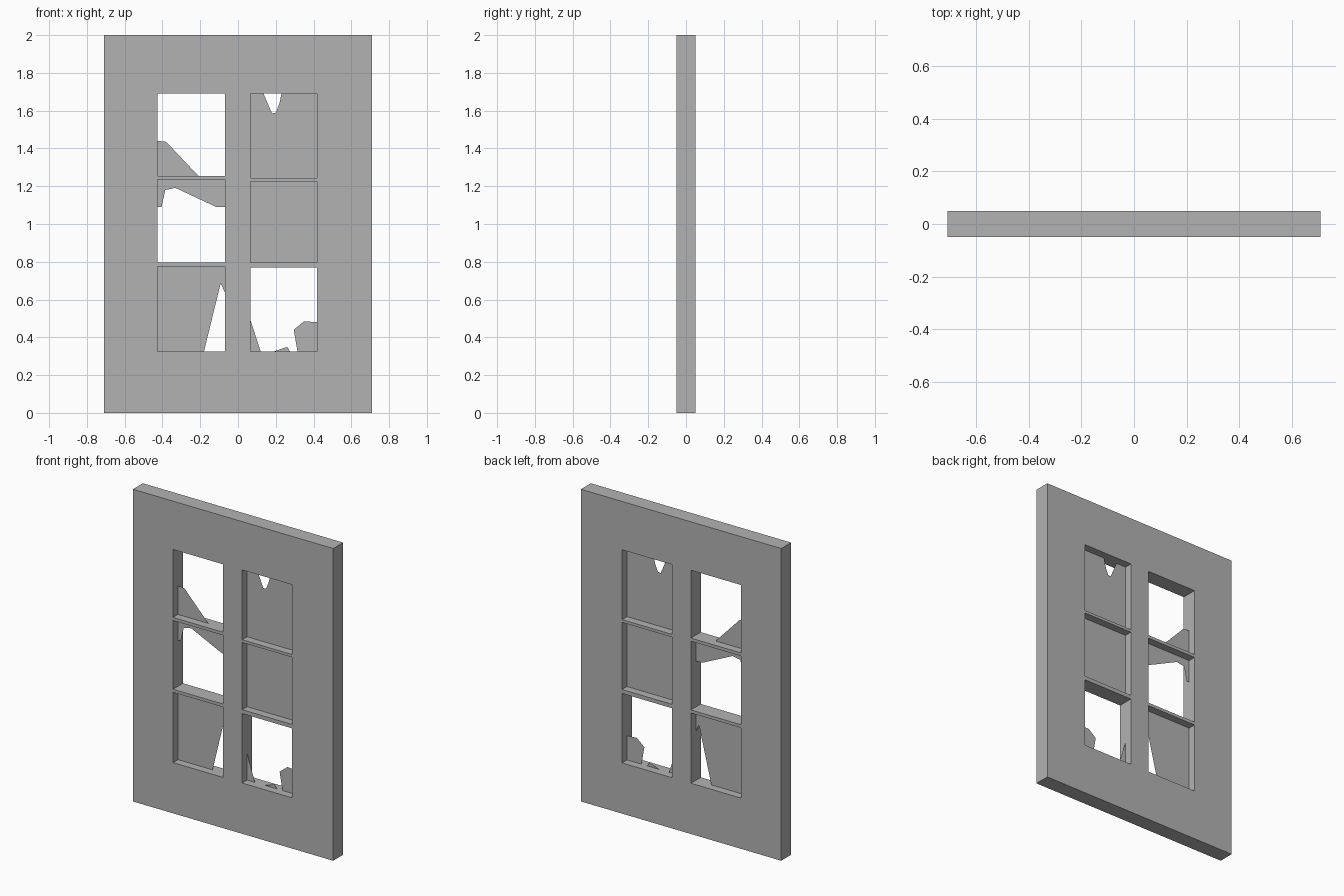
import bpy
import bmesh

default_cube = bpy.data.objects.get("Cube")
if default_cube:
    bpy.data.objects.remove(default_cube, do_unlink=True)

DEPTH = 0.1


def make_material(name, value):
    material = bpy.data.materials.new(name)
    material.use_nodes = True
    color = (value, value, value, 1)
    material.diffuse_color = color
    material.node_tree.nodes["Principled BSDF"].inputs["Base Color"].default_value = color
    return material


grey = make_material("plain_grey", 0.45)


def panel(name, outline, depth=0):
    """Upright panel from an (x, z) outline, centred on y = 0."""
    bm = bmesh.new()
    face = bm.faces.new([bm.verts.new((x, -depth / 2, z)) for x, z in outline])
    if depth:
        result = bmesh.ops.extrude_face_region(bm, geom=[face])
        moved = [v for v in result["geom"] if isinstance(v, bmesh.types.BMVert)]
        bmesh.ops.translate(bm, verts=moved, vec=(0, depth, 0))
        bmesh.ops.recalc_face_normals(bm, faces=bm.faces)
    else:
        bmesh.ops.triangulate(bm, faces=bm.faces)
    mesh = bpy.data.meshes.new(name)
    bm.to_mesh(mesh)
    bm.free()
    mesh.materials.append(grey)
    obj = bpy.data.objects.new(name, mesh)
    bpy.context.collection.objects.link(obj)
    return obj


def rectangle(left, right, bottom, top):
    return [(left, bottom), (right, bottom), (right, top), (left, top)]


# Pane openings: columns across, then the bottom and top of each row
COLUMNS = {"right": (-0.425, -0.07), "left": (0.065, 0.418)}
ROWS = {
    "right": {"top": (1.255, 1.69), "middle": (0.795, 1.235), "bottom": (0.325, 0.775)},
    "left": {"top": (1.243, 1.69), "middle": (0.795, 1.225), "bottom": (0.325, 0.77)},
}

# Solid window frame with the six openings cut through
frame = panel("window_frame", rectangle(-0.71, 0.71, 0, 2), DEPTH)
for side, (x0, x1) in COLUMNS.items():
    for row, (z0, z1) in ROWS[side].items():
        cutter = panel("opening_cutter", rectangle(x0, x1, z0, z1), DEPTH * 3)
        cutter.hide_render = True
        cut = frame.modifiers.new("opening", "BOOLEAN")
        cut.operation = "DIFFERENCE"
        cut.solver = "EXACT"
        cut.object = cutter
        bpy.context.view_layer.objects.active = frame
        bpy.ops.object.modifier_apply(modifier=cut.name)
        bpy.data.objects.remove(cutter, do_unlink=True)


def glass(side, row, broken_edge, corners="", part="glass"):
    """Sheet closed by a broken edge followed by the named pane corners."""
    x0, x1 = COLUMNS[side]
    z0, z1 = ROWS[side][row]
    pane = {"BL": (x0, z0), "BR": (x1, z0), "TR": (x1, z1), "TL": (x0, z1)}
    outline = broken_edge + [pane[c] for c in corners.split()]
    panel(f"{row}_{side}_{part}", outline)


# Broken glass, top row
glass("right", "top", [(-0.425, 1.44), (-0.38, 1.435), (-0.21, 1.255)], "BL")
glass("left", "top",
      [(0.135, 1.69), (0.165, 1.55), (0.18, 1.585), (0.205, 1.59), (0.208, 1.395),
       (0.288, 1.32), (0.336, 1.43), (0.33, 1.48), (0.363, 1.495), (0.22, 1.64),
       (0.23, 1.69)], "TR BR BL TL")

# Broken glass, middle row
glass("right", "middle",
      [(-0.425, 1.09), (-0.405, 1.09), (-0.385, 1.18), (-0.31, 1.215), (-0.24, 1.21),
       (-0.215, 1.19), (-0.165, 1.23), (-0.125, 1.15), (-0.115, 1.09), (-0.07, 1.09)],
      "TR TL")
glass("left", "middle",
      [(0.177, 0.795), (0.27, 0.925), (0.23, 1.125), (0.325, 1.17), (0.37, 1.055),
       (0.325, 0.795)], "BR TR TL BL")
glass("left", "middle", [(0.28, 0.795), (0.285, 0.86), (0.31, 0.86), (0.324, 0.795)],
      part="small_shard")

# Broken glass, bottom row
glass("right", "bottom",
      [(-0.18, 0.325), (-0.205, 0.365), (-0.26, 0.36), (-0.405, 0.455), (-0.28, 0.535),
       (-0.26, 0.67), (-0.165, 0.675), (-0.115, 0.735), (-0.07, 0.64)], "TR TL BL")
glass("left", "bottom", [(0.065, 0.495), (0.12, 0.325)], "BL", "inner_shard")
glass("left", "bottom", [(0.19, 0.325), (0.26, 0.35), (0.275, 0.325)],
      part="sill_shard")
glass("left", "bottom", [(0.418, 0.48), (0.35, 0.485), (0.295, 0.44), (0.315, 0.325)],
      "BR", "outer_shard")
